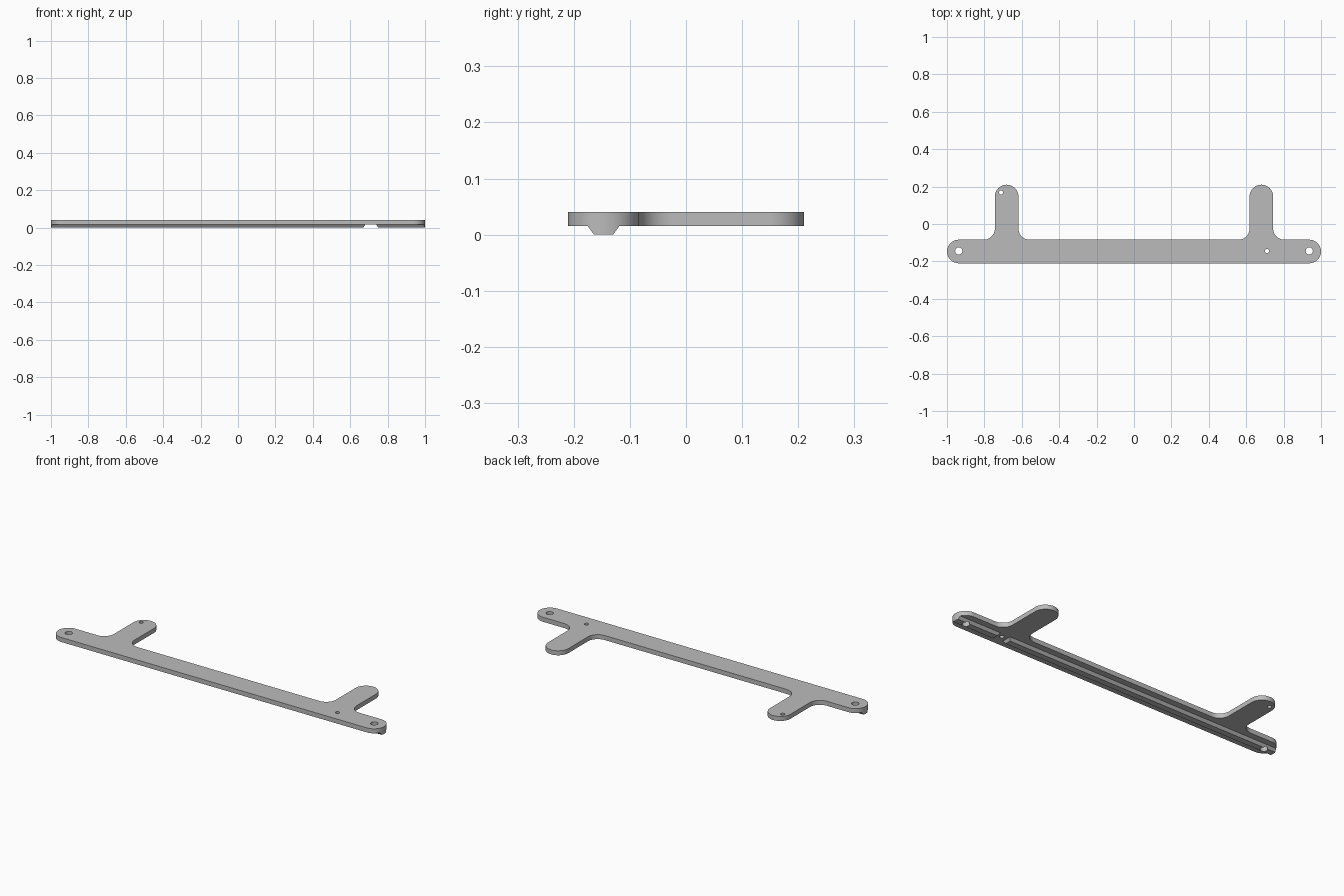
import bpy, bmesh
from math import cos, sin, radians
from mathutils import Vector

R = 0.063                 # rounded end radius and half width of bar and arms
BAR_Y, ARM_X = -0.147, 0.681
TIP_Y, END_X = 0.147, 1 - R
FILLET = 0.06
TOP, STEP = 0.04, 0.015   # plate top and plate underside

old = bpy.data.objects.get("Cube")
if old:
    bpy.data.objects.remove(old, do_unlink=True)

grey = bpy.data.materials.new("grey plastic")
grey.use_nodes = True
grey.diffuse_color = (0.5, 0.5, 0.5, 1)
grey.node_tree.nodes["Principled BSDF"].inputs["Base Color"].default_value = (0.5, 0.5, 0.5, 1)


def arc(cx, cy, r, start, end, steps=16):
    """Points along an arc, angles in degrees."""
    angles = [radians(start + (end - start) * i / steps) for i in range(steps + 1)]
    return [(cx + r * cos(a), cy + r * sin(a)) for a in angles]


def prism(name, points, offset, place):
    """Extrude a flat outline; place maps each 2D point into space."""
    bm = bmesh.new()
    face = bm.faces.new([bm.verts.new(place(*p)) for p in points])
    grown = bmesh.ops.extrude_face_region(bm, geom=[face])["geom"]
    verts = [g for g in grown if isinstance(g, bmesh.types.BMVert)]
    bmesh.ops.translate(bm, verts=verts, vec=Vector(offset))
    bmesh.ops.recalc_face_normals(bm, faces=bm.faces)
    mesh = bpy.data.meshes.new(name)
    bm.to_mesh(mesh)
    bm.free()
    obj = bpy.data.objects.new(name, mesh)
    bpy.context.collection.objects.link(obj)
    mesh.materials.append(grey)
    return obj


# Bracket outline: long bar, rounded ends, two filleted arms
edge = BAR_Y + R
reach = R + FILLET
half = arc(END_X, BAR_Y, R, -90, 90, 32)
half += arc(ARM_X + reach, edge + FILLET, FILLET, 270, 180)
half += arc(ARM_X, TIP_Y, R, 0, 180, 32)
half += arc(ARM_X - reach, edge + FILLET, FILLET, 0, -90)
outline = half + [(-x, y) for x, y in reversed(half)]
bracket = prism("bracket", outline, (0, 0, TOP), lambda x, y: (x, y, 0))

cutters = []

# Trim the underside on both sides, leaving the tapered rail
for side, name in ((1, "back_trim"), (-1, "front_trim")):
    profile = [(0.028, STEP), (0.5, STEP), (0.5, -STEP), (0.006, -STEP)]
    cutters.append(prism(name, [(BAR_Y + side * d, z) for d, z in profile],
                         (2.4, 0, 0), lambda y, z: (-1.2, y, z)))

# Gap in the rail around the small hole
gap = [(0.68, STEP), (0.74, STEP), (0.76, -STEP), (0.66, -STEP)]
cutters.append(prism("rail_gap", gap, (0, 0.12, 0), lambda x, z: (x, BAR_Y - 0.06, z)))

# Screw holes and small locating holes
holes = [(-END_X, BAR_Y + 0.003, 0.019), (END_X, BAR_Y + 0.003, 0.019),
         (0.711, BAR_Y + 0.003, 0.011), (-0.711, 0.168, 0.011)]
for x, y, r in holes:
    cutters.append(prism("hole_cutter", arc(x, y, r, 0, 360, 32)[:-1],
                         (0, 0, 0.2), lambda u, v: (u, v, -0.1)))

for cutter in cutters:
    cut = bracket.modifiers.new(cutter.name, "BOOLEAN")
    cut.operation, cut.solver, cut.object = "DIFFERENCE", "EXACT", cutter

# Bake the cuts, then drop the cutters
bpy.context.view_layer.update()
evaluated = bracket.evaluated_get(bpy.context.evaluated_depsgraph_get())
baked = bpy.data.meshes.new_from_object(evaluated)
bracket.modifiers.clear()
bracket.data = baked
for cutter in cutters:
    bpy.data.objects.remove(cutter, do_unlink=True)

bpy.ops.object.select_all(action="DESELECT")
bracket.select_set(True)
bpy.context.view_layer.objects.active = bracket
bpy.ops.object.shade_smooth_by_angle(angle=radians(30))
